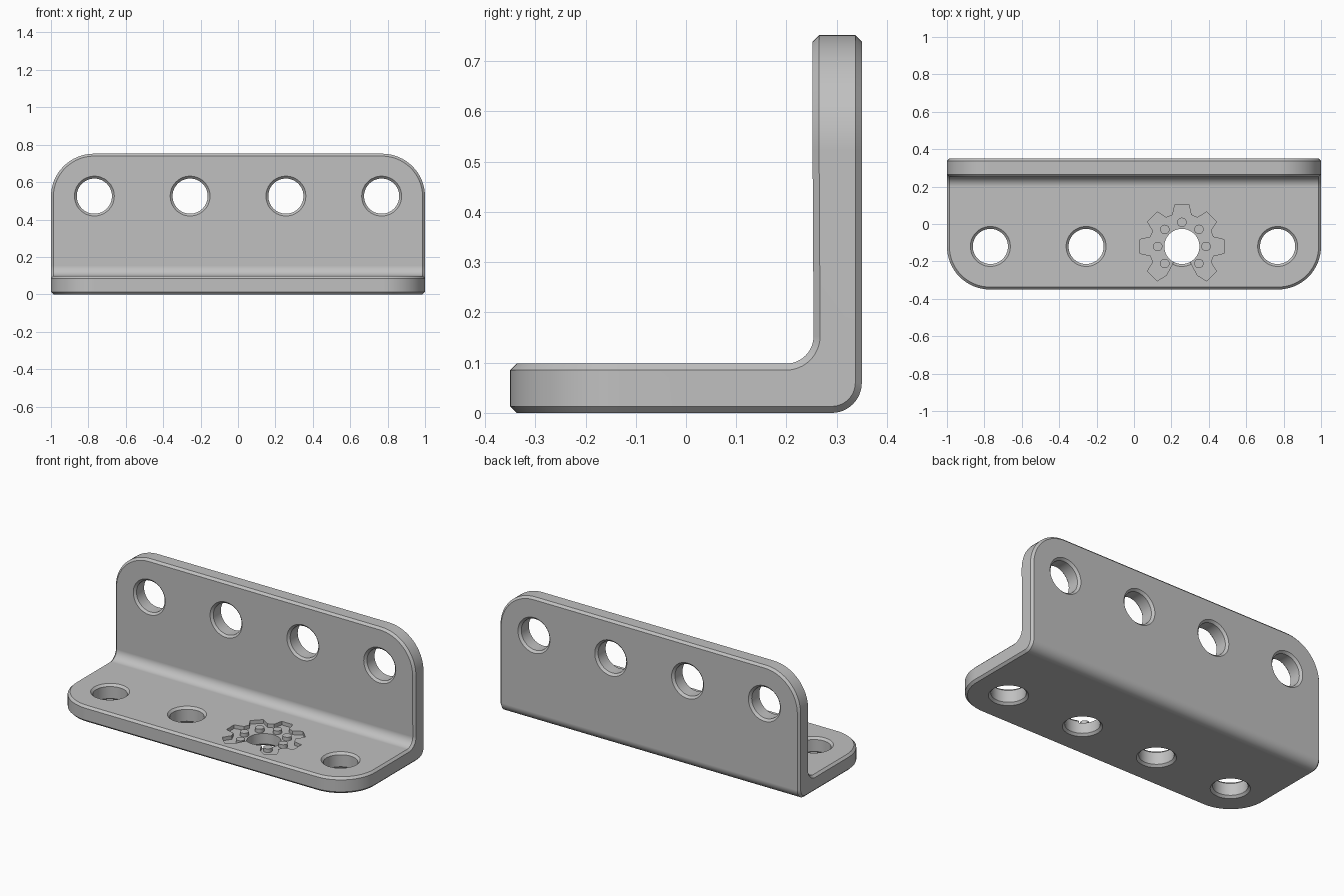
import bpy, bmesh
from math import sin, cos, pi, radians
from mathutils import Matrix, Vector

cube = bpy.data.objects.get("Cube")
if cube:
    bpy.data.objects.remove(cube, do_unlink=True)

T, C, R = 0.098, 0.013, 0.23        # plate thickness, chamfer, corner radius
BACK, FRONT_Y, TOP_Z = 0.35, -0.12, 0.522   # back face, corner/hole centres
HOLE_R = 0.094
HOLE_X = [-0.768, -0.256, 0.256, 0.768]
DEPTH = 0.022                        # engraving depth

steel = bpy.data.materials.new("grey steel")
steel.use_nodes = True
colour = (0.53, 0.53, 0.53, 1)
steel.diffuse_color = colour
steel.node_tree.nodes["Principled BSDF"].inputs["Base Color"].default_value = colour


def make_object(name, bm):
    bmesh.ops.recalc_face_normals(bm, faces=bm.faces)
    mesh = bpy.data.meshes.new(name)
    bm.to_mesh(mesh)
    bm.free()
    mesh.materials.append(steel)
    obj = bpy.data.objects.new(name, mesh)
    bpy.context.collection.objects.link(obj)
    return obj


def activate(obj):
    bpy.ops.object.select_all(action='DESELECT')
    obj.select_set(True)
    bpy.context.view_layer.objects.active = obj


# Cross rows of the bent plate, four layers each from the outside to the inside
levels = [0, C, T - C, T]
corner_r = [R - C, R, R, R - C]
half_w = [1 - C, 1, 1, 1 - C]
rows = []
for i in range(17):                  # front rounded corners
    a = i / 16 * pi / 2
    rows.append([(1 - R + r * sin(a), FRONT_Y - r * cos(a), z)
                 for r, z in zip(corner_r, levels)])
bend = [(0.29, 0.06, 0.06), (0.29, 0.06, 0.06 - C),
        (0.199, 0.153, 0.055 + C), (0.199, 0.153, 0.055)]
for i in range(13):                  # bend between the two flanges
    b = i / 12 * pi / 2
    rows.append([(w, y + r * sin(b), z - r * cos(b))
                 for w, (y, z, r) in zip(half_w, bend)])
for i in range(17):                  # top rounded corners
    a = (1 - i / 16) * pi / 2
    rows.append([(1 - R + r * sin(a), BACK - t, TOP_Z + r * cos(a))
                 for r, t in zip(corner_r, levels)])

# Bracket body
bm = bmesh.new()
rings = []
for row in rows:
    right = [bm.verts.new(p) for p in row]
    left = [bm.verts.new((-x, y, z)) for x, y, z in row]
    rings.append(right + left[::-1])
for r0, r1 in zip(rings, rings[1:]):
    for k in range(8):
        n = (k + 1) % 8
        bm.faces.new((r0[k], r0[n], r1[n], r1[k]))
for ring in (rings[0], rings[-1]):
    for k in range(3):
        bm.faces.new((ring[k], ring[k + 1], ring[6 - k], ring[7 - k]))
bmesh.ops.recalc_face_normals(bm, faces=bm.faces)
bmesh.ops.dissolve_limit(bm, angle_limit=radians(0.5), verts=bm.verts, edges=bm.edges)
bracket = make_object("bracket", bm)


# Chamfered hole cutters: one turned profile, placed along each flange
def add_hole(bm, matrix, segments=48):
    e = 0.01
    profile = [(HOLE_R + C + e, -e), (HOLE_R, C), (HOLE_R, T - C), (HOLE_R + C + e, T + e)]
    loops = [[bm.verts.new(matrix @ Vector((r * cos(2 * pi * i / segments),
                                            r * sin(2 * pi * i / segments), z)))
              for i in range(segments)] for r, z in profile]
    for lo, hi in zip(loops, loops[1:]):
        for i in range(segments):
            j = (i + 1) % segments
            bm.faces.new((lo[i], lo[j], hi[j], hi[i]))
    bm.faces.new(loops[0][::-1])
    bm.faces.new(loops[-1])


bm = bmesh.new()
for x in HOLE_X:
    add_hole(bm, Matrix.Translation((x, FRONT_Y, 0)))
    add_hole(bm, Matrix.Translation((x, BACK, TOP_Z + 0.003)) @ Matrix.Rotation(pi / 2, 4, 'X'))
hole_cutter = make_object("hole_cutter", bm)

# Engraved cog cutter: seven teeth, open towards the front edge
GX = HOLE_X[2]
tooth_angles = [radians(-45 + 45 * i) for i in range(7)]
outline = []
for a in tooth_angles:
    for along, side in ((0.168, -0.05), (0.224, -0.037), (0.224, 0.037), (0.168, 0.05)):
        outline.append((along * cos(a) - side * sin(a), along * sin(a) + side * cos(a)))
inner = HOLE_R - 0.02
for i in range(25):                  # inner edge, hidden inside the hole
    a = radians(242 - i / 24 * 304)
    outline.append((inner * cos(a), inner * sin(a)))
bm = bmesh.new()
face = bm.faces.new([bm.verts.new((GX + x, FRONT_Y + y, T - DEPTH)) for x, y in outline])
up = bmesh.ops.extrude_face_region(bm, geom=[face])["geom"]
bmesh.ops.translate(bm, vec=(0, 0, DEPTH + 0.03),
                    verts=[v for v in up if isinstance(v, bmesh.types.BMVert)])
cog_cutter = make_object("cog_cutter", bm)

for cutter in (hole_cutter, cog_cutter):
    mod = bracket.modifiers.new(cutter.name, 'BOOLEAN')
    mod.operation = 'DIFFERENCE'
    mod.solver = 'EXACT'
    mod.object = cutter
    activate(bracket)
    bpy.ops.object.modifier_apply(modifier=mod.name)
    bpy.data.objects.remove(cutter, do_unlink=True)

# Small round studs left standing in the engraving
bm = bmesh.new()
for a in tooth_angles:
    place = Matrix.Translation((GX + 0.129 * cos(a), FRONT_Y + 0.129 * sin(a), T - DEPTH / 2 - 0.002))
    bmesh.ops.create_cone(bm, cap_ends=True, segments=24, radius1=0.025, radius2=0.025,
                          depth=DEPTH + 0.004, matrix=place)
studs = make_object("engraving_studs", bm)

for obj in (bracket, studs):
    activate(obj)
    bpy.ops.object.shade_smooth_by_angle(angle=radians(30))
    mod = obj.modifiers.new("weighted_normals", 'WEIGHTED_NORMAL')
    mod.keep_sharp = True
